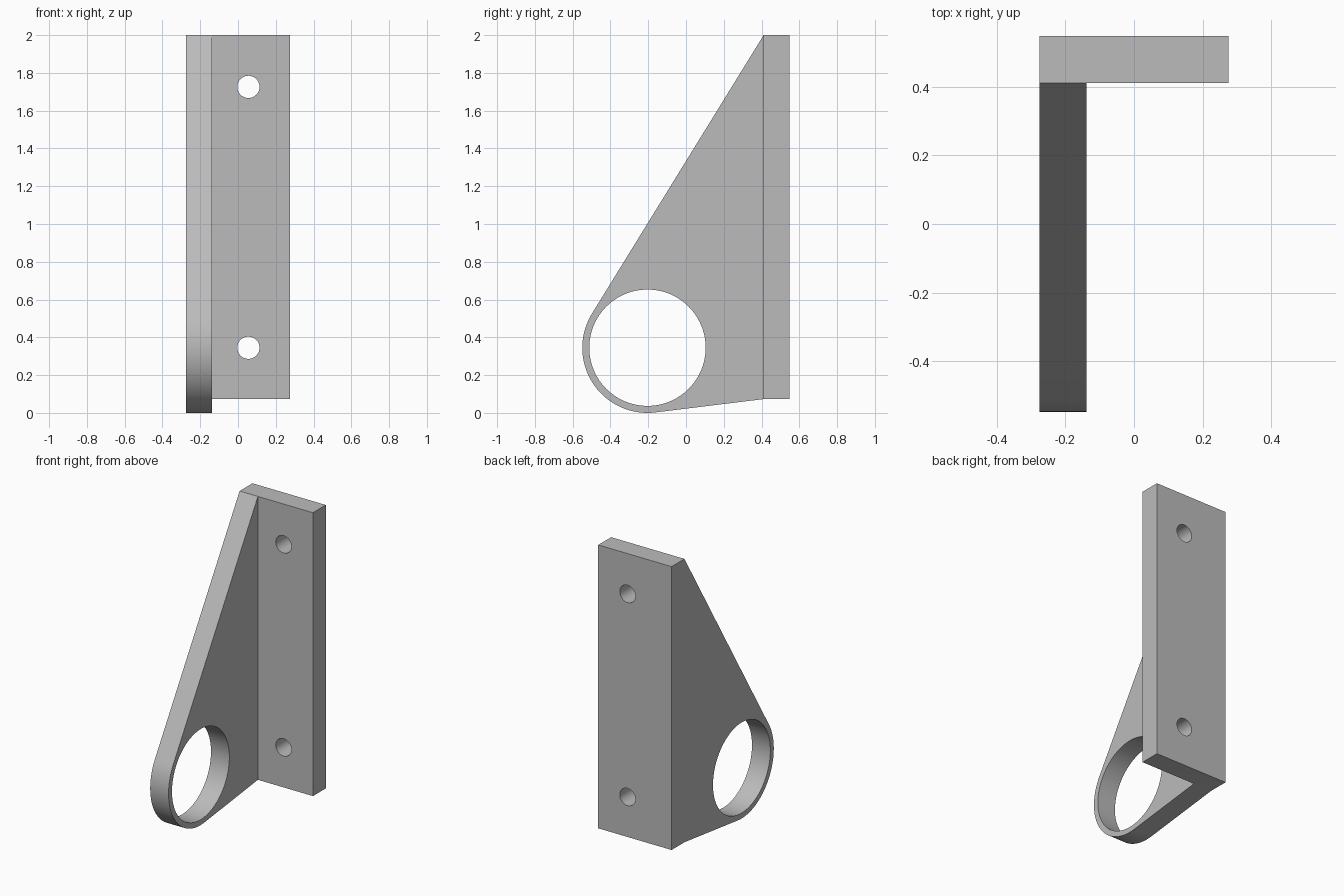
import bpy
import bmesh
from math import acos, atan2, cos, hypot, pi, radians, sin
from mathutils import Matrix, Vector

cube = bpy.data.objects.get("Cube")
if cube:
    bpy.data.objects.remove(cube)

# Main dimensions
HALF_X, HALF_Y = 0.276, 0.549
WALL = 0.138
PLATE_FRONT = HALF_Y - WALL
BOTTOM, TOP = 0.073, 2.0
RING_Y, RING_Z, RING_R = -0.204, 0.345, 0.345
BORE_R, SCREW_R, SCREW_X = 0.308, 0.059, 0.055

grey = bpy.data.materials.new("plain_grey")
grey.use_nodes = True
colour = (0.5, 0.5, 0.5, 1.0)
grey.diffuse_color = colour
grey.node_tree.nodes["Principled BSDF"].inputs["Base Color"].default_value = colour


def add_object(name, bm):
    bmesh.ops.recalc_face_normals(bm, faces=bm.faces)
    mesh = bpy.data.meshes.new(name)
    bm.to_mesh(mesh)
    bm.free()
    mesh.materials.append(grey)
    obj = bpy.data.objects.new(name, mesh)
    bpy.context.collection.objects.link(obj)
    return obj


def extrude_profile(name, points, x0, x1):
    """Extrude a (y, z) outline from x0 to x1."""
    bm = bmesh.new()
    face = bm.faces.new([bm.verts.new((x0, y, z)) for y, z in points])
    result = bmesh.ops.extrude_face_region(bm, geom=[face])
    moved = [v for v in result["geom"] if isinstance(v, bmesh.types.BMVert)]
    bmesh.ops.translate(bm, verts=moved, vec=(x1 - x0, 0, 0))
    return add_object(name, bm)


def cylinder(name, location, axis, radius, depth, sides):
    bm = bmesh.new()
    turn = Vector((0, 0, 1)).rotation_difference(Vector(axis)).to_matrix().to_4x4()
    bmesh.ops.create_cone(bm, cap_ends=True, segments=sides, radius1=radius,
                          radius2=radius, depth=depth,
                          matrix=Matrix.Translation(location) @ turn)
    obj = add_object(name, bm)
    obj.hide_render = True
    return obj


def combine(target, tool, operation):
    """Apply a boolean and discard the tool."""
    mod = target.modifiers.new(operation.lower(), "BOOLEAN")
    mod.operation, mod.solver, mod.object = operation, "EXACT", tool
    bpy.context.view_layer.objects.active = target
    bpy.ops.object.modifier_apply(modifier=mod.name)
    bpy.data.objects.remove(tool)


def tangent_angle(y, z, side):
    """Angle on the ring where a line from (y, z) touches it."""
    dy, dz = y - RING_Y, z - RING_Z
    return atan2(dz, dy) + side * acos(RING_R / hypot(dy, dz))


# Side web: straight edges running tangent into a rounded nose
start = tangent_angle(PLATE_FRONT, TOP, 1)
end = tangent_angle(PLATE_FRONT, BOTTOM, -1) % (2 * pi)
steps = 56
outline = [(HALF_Y, BOTTOM), (HALF_Y, TOP), (PLATE_FRONT, TOP)]
for i in range(steps + 1):
    a = start + (end - start) * i / steps
    outline.append((RING_Y + RING_R * cos(a), RING_Z + RING_R * sin(a)))
outline.append((PLATE_FRONT, BOTTOM))
bracket = extrude_profile("bracket", outline, -HALF_X, WALL - HALF_X)

# Mounting plate
plate = extrude_profile(
    "mounting_plate",
    [(PLATE_FRONT, BOTTOM), (HALF_Y, BOTTOM), (HALF_Y, TOP), (PLATE_FRONT, TOP)],
    -HALF_X, HALF_X)
combine(bracket, plate, "UNION")

# Large bore and two screw holes
web_x = -HALF_X + WALL / 2
combine(bracket, cylinder("bore_cutter", (web_x, RING_Y, RING_Z), (1, 0, 0),
                          BORE_R, WALL * 2, 96), "DIFFERENCE")
for z in (RING_Z, 1.726):
    combine(bracket, cylinder("screw_cutter", (SCREW_X, HALF_Y - WALL / 2, z),
                              (0, 1, 0), SCREW_R, WALL * 2, 48), "DIFFERENCE")

# Smooth the round walls, keep the flat edges crisp
bpy.ops.object.select_all(action="DESELECT")
bracket.select_set(True)
bpy.context.view_layer.objects.active = bracket
bpy.ops.object.shade_smooth_by_angle(angle=radians(30))
